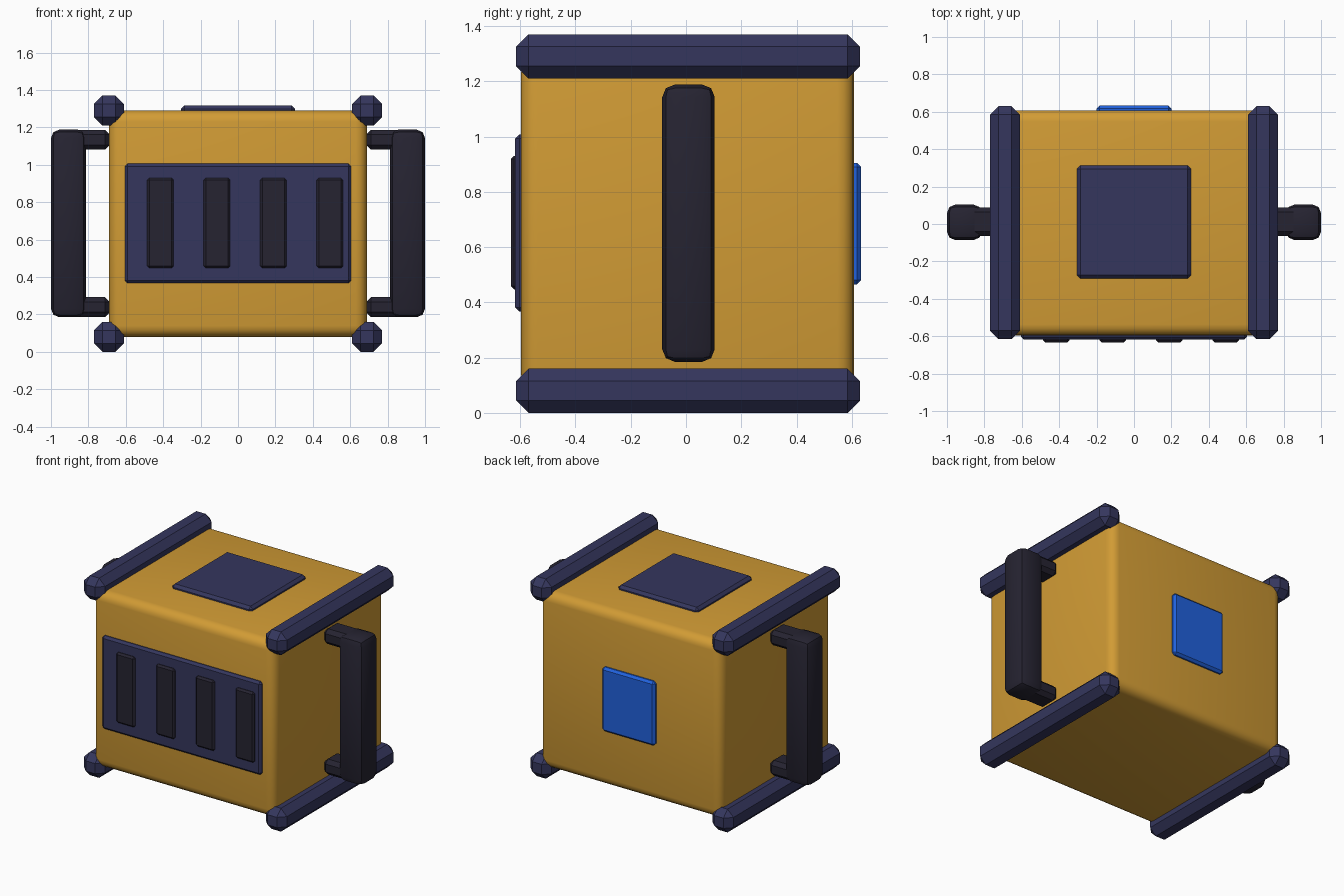
import bpy, math

if "Cube" in bpy.data.objects:
    bpy.data.objects.remove(bpy.data.objects["Cube"])


def material(name, rgb):
    m = bpy.data.materials.new(name)
    m.diffuse_color = (*rgb, 1)
    m.use_nodes = True
    m.node_tree.nodes["Principled BSDF"].inputs["Base Color"].default_value = m.diffuse_color
    return m


ORANGE = material("orange", (0.64, 0.33, 0.035))
NAVY = material("navy", (0.035, 0.037, 0.11))
DARK = material("dark", (0.019, 0.017, 0.031))
BLUE = material("blue", (0.015, 0.12, 0.72))


def box(name, xr, yr, zr, mat, bevel, segments=1):
    """Bevelled box spanning the given x, y and z ranges."""
    ranges = (xr, yr, zr)
    bpy.ops.mesh.primitive_cube_add(size=1, location=[(a + b) / 2 for a, b in ranges])
    ob = bpy.context.object
    ob.name = name
    ob.scale = [b - a for a, b in ranges]
    bpy.ops.object.transform_apply(location=False, rotation=False, scale=True)
    mod = ob.modifiers.new("bevel", "BEVEL")
    mod.width, mod.segments = bevel, segments
    bpy.ops.object.modifier_apply(modifier=mod.name)
    ob.data.materials.append(mat)
    bpy.ops.object.shade_smooth_by_angle(angle=math.radians(35))
    return ob


# Main crate body
box("body", (-0.69, 0.69), (-0.597, 0.608), (0.08, 1.29), ORANGE, 0.06, 4)

# Lid plate, front panel and rear screen
box("lid_plate", (-0.305, 0.305), (-0.292, 0.312), (1.27, 1.317), NAVY, 0.018)
box("front_panel", (-0.605, 0.605), (-0.618, -0.57), (0.367, 1.007), NAVY, 0.015)
box("rear_screen", (-0.2, 0.2), (0.585, 0.633), (0.465, 0.905), BLUE, 0.015)

# Vent slats on the front panel
for i in range(4):
    x = -0.415 + 0.302 * i
    box(f"vent_slat_{i + 1}", (x - 0.071, x + 0.071), (-0.634, -0.6), (0.447, 0.93), DARK, 0.012)

for side, s in (("left", -1), ("right", 1)):
    def xs(a, b):
        return tuple(sorted((s * a, s * b)))

    # Edge rails along the top and bottom corners
    for level, z in (("bottom", 0.0), ("top", 1.21)):
        box(f"{level}_rail_{side}", xs(0.61, 0.77), (-0.615, 0.63), (z, z + 0.16), NAVY, 0.045)

    # Carry handle with two brackets
    box(f"handle_grip_{side}", xs(0.813, 1.0), (-0.086, 0.104), (0.185, 1.188), DARK, 0.045, 2)
    for level, z in (("lower", 0.187), ("upper", 1.081)):
        box(f"{level}_bracket_{side}", xs(0.685, 0.9), (-0.065, 0.088), (z, z + 0.105), DARK, 0.025)
